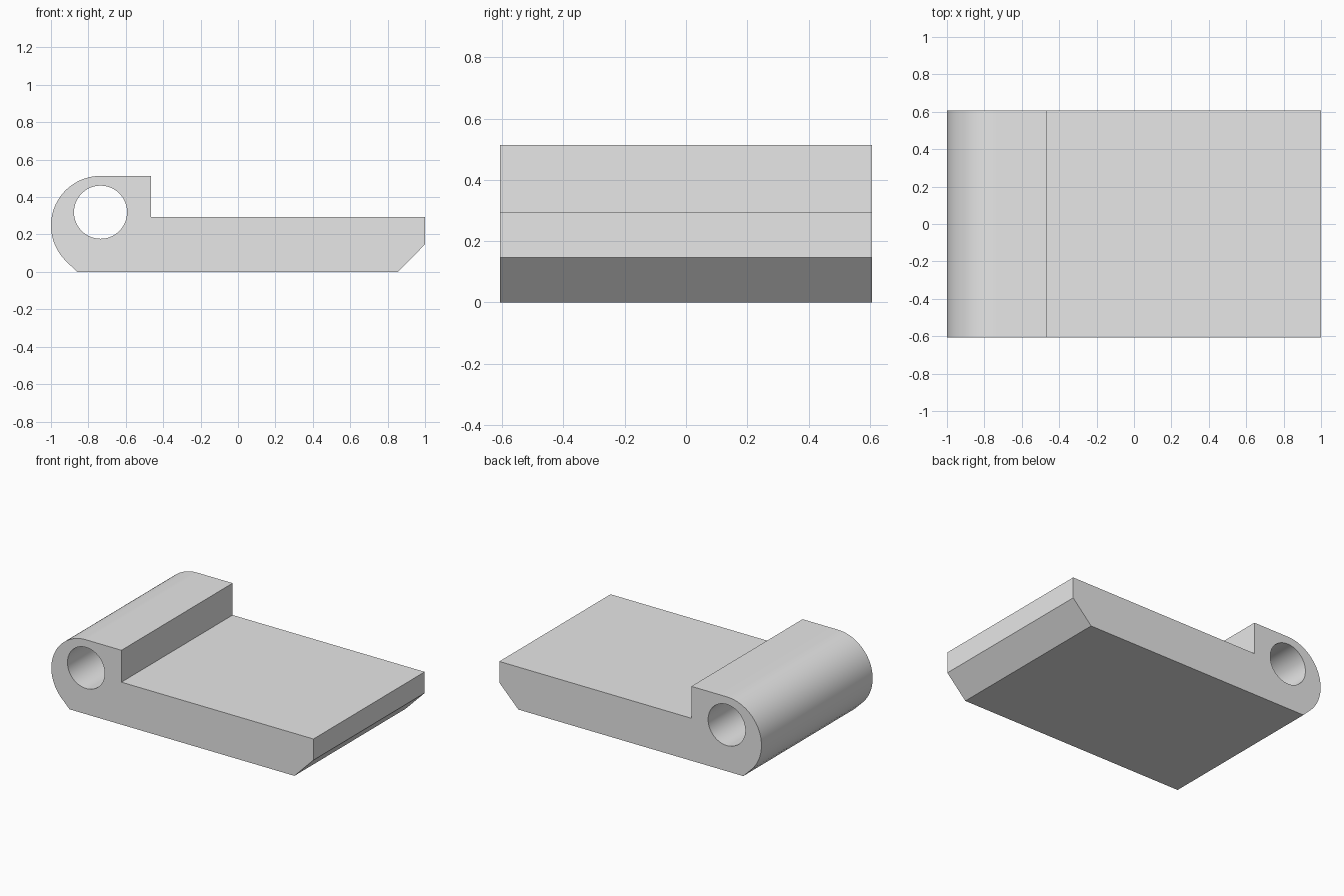
import bpy
import bmesh
from math import cos, sin, radians

if "Cube" in bpy.data.objects:
    bpy.data.objects.remove(bpy.data.objects["Cube"], do_unlink=True)

HALF_WIDTH = 0.606

# Material
grey = bpy.data.materials.new("light grey")
grey.use_nodes = True
colour = (0.8, 0.8, 0.8, 1)
grey.diffuse_color = colour
grey.node_tree.nodes["Principled BSDF"].inputs["Base Color"].default_value = colour


def arc(cx, cz, radius, start, end, steps):
    """Points along an arc in the x-z plane, angles in degrees."""
    angles = [radians(start + (end - start) * i / steps) for i in range(steps + 1)]
    return [(cx + radius * cos(a), cz + radius * sin(a)) for a in angles]


def prism(name, profile, half):
    """Extrude an x-z profile along y, centred on y = 0."""
    bm = bmesh.new()
    face = bm.faces.new([bm.verts.new((x, -half, z)) for x, z in profile])
    extruded = bmesh.ops.extrude_face_region(bm, geom=[face])["geom"]
    moved = [g for g in extruded if isinstance(g, bmesh.types.BMVert)]
    bmesh.ops.translate(bm, verts=moved, vec=(0, 2 * half, 0))
    bmesh.ops.recalc_face_normals(bm, faces=bm.faces[:])
    mesh = bpy.data.meshes.new(name)
    bm.to_mesh(mesh)
    bm.free()
    mesh.materials.append(grey)
    obj = bpy.data.objects.new(name, mesh)
    bpy.context.collection.objects.link(obj)
    return obj


# Hinge leaf: flat plate with a chamfered end and a rounded knuckle
outline = [(0.855, 0), (1, 0.147), (1, 0.293), (-0.465, 0.293), (-0.465, 0.513)]
outline += arc(-0.735, 0.248, 0.265, 90, 225, 48)
outline += [(-0.861, 0)]
leaf = prism("hinge_leaf", outline, HALF_WIDTH)

# Pin hole through the knuckle
pin_hole = prism("pin_hole_cutter", arc(-0.735, 0.319, 0.142, 0, 354.375, 63), HALF_WIDTH + 0.1)
cut = leaf.modifiers.new("pin hole", "BOOLEAN")
cut.operation = "DIFFERENCE"
cut.solver = "EXACT"
cut.object = pin_hole

bpy.ops.object.select_all(action="DESELECT")
leaf.select_set(True)
bpy.context.view_layer.objects.active = leaf
bpy.ops.object.modifier_apply(modifier=cut.name)
bpy.data.objects.remove(pin_hole, do_unlink=True)

# Smooth the curved walls, keep the edges crisp
bpy.ops.object.shade_smooth_by_angle(angle=radians(30))
